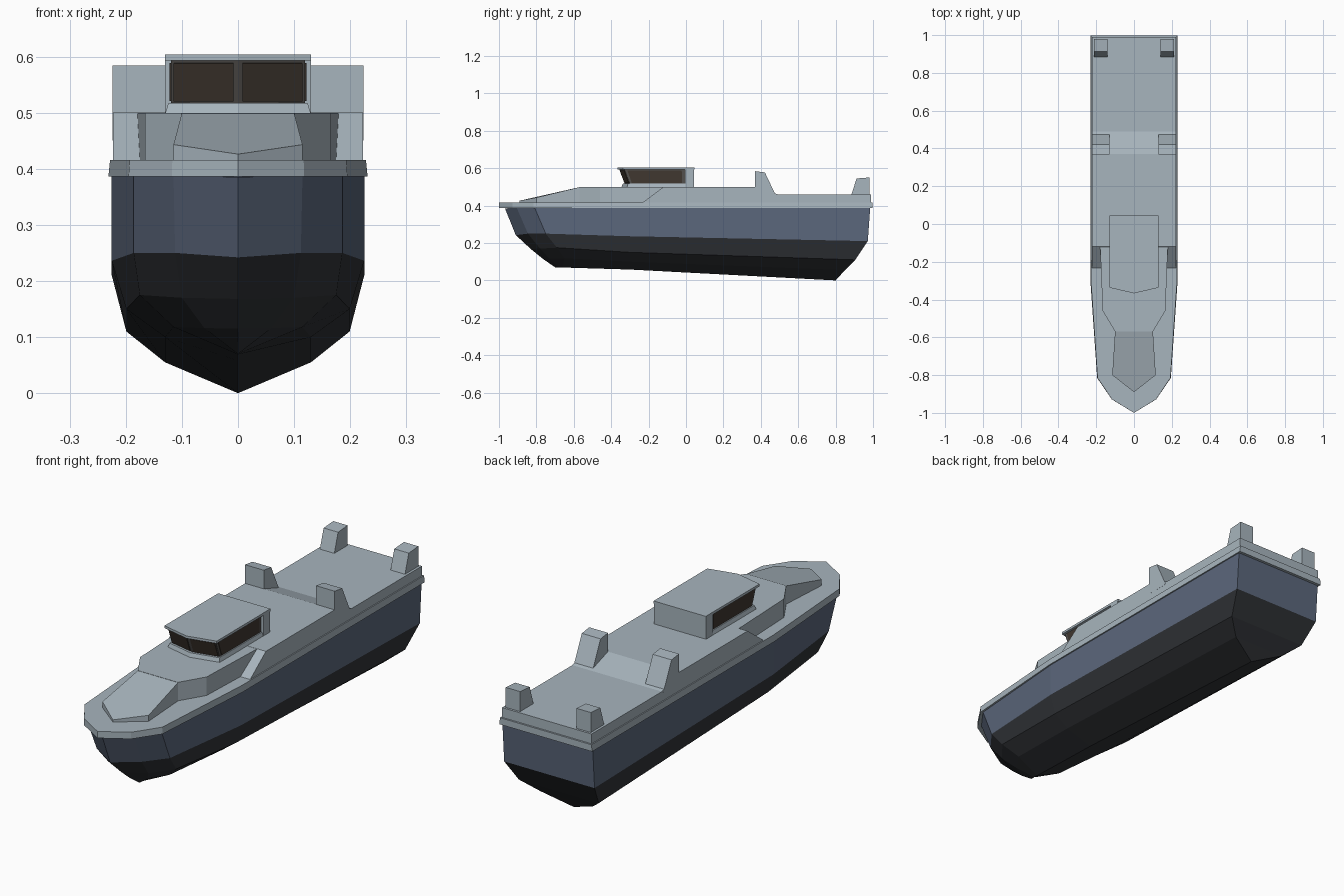
import bpy, bmesh
from mathutils import Vector

if "Cube" in bpy.data.objects:
    bpy.data.objects.remove(bpy.data.objects["Cube"])


def material(name, rgb):
    m = bpy.data.materials.new(name)
    m.diffuse_color = (*rgb, 1)
    m.use_nodes = True
    m.node_tree.nodes["Principled BSDF"].inputs["Base Color"].default_value = m.diffuse_color
    return m


GREY = material("deck grey", (0.39, 0.46, 0.51))
BLUE = material("hull slate blue", (0.105, 0.135, 0.2))
DARK = material("bottom black", (0.03, 0.033, 0.038))
FRAME = material("window frame", (0.085, 0.08, 0.075))
GLASS = material("tinted glass", (0.05, 0.038, 0.029))


def loft(name, rings, mats, bands=None):
    """Skin closed rings of equal length, cap both ends; bands = material per band."""
    bm = bmesh.new()
    vs = [[bm.verts.new(p) for p in r] for r in rings]
    n = len(vs[0])
    for k in range(len(vs) - 1):
        for i in range(n):
            j = (i + 1) % n
            f = bm.faces.new((vs[k][i], vs[k][j], vs[k + 1][j], vs[k + 1][i]))
            f.material_index = bands[k] if bands else 0
    bm.faces.new(vs[0])
    if max(abs(p[0]) for p in rings[-1]) > 0:
        bm.faces.new(vs[-1])
    bmesh.ops.remove_doubles(bm, verts=bm.verts[:], dist=1e-5)
    bmesh.ops.recalc_face_normals(bm, faces=bm.faces[:])
    me = bpy.data.meshes.new(name)
    bm.to_mesh(me)
    bm.free()
    for m in mats:
        me.materials.append(m)
    ob = bpy.data.objects.new(name, me)
    bpy.context.collection.objects.link(ob)
    return ob


def sym(half):
    """Mirror a half outline (stern to bow) across x = 0."""
    return half + [(-p[0], *p[1:]) for p in reversed(half) if p[0] > 0]


def slab(name, half, z0, z1, mat, half_top=None):
    low = [(x, y, z0) for x, y in sym(half)]
    top = [(x, y, z1) for x, y in sym(half_top or half)]
    return loft(name, [low, top], [mat])


def extrude_x(name, profile, x0, x1, mat):
    return loft(name, [[(x, y, z) for y, z in profile] for x in (x0, x1)], [mat])


# Hull: waterline rings from the gunwale down to the keel
hull = [
    [(0, .985, .39), (.225, .985, .39), (.225, -.3, .39), (.186, -.81, .39), (.115, -.905, .388), (0, -.968, .385)],
    [(0, .972, .21), (.225, .972, .21), (.225, -.3, .236), (.186, -.75, .25), (.112, -.845, .25), (0, -.91, .242)],
    [(0, .905, .11), (.199, .905, .11), (.199, -.3, .15), (.175, -.69, .175), (.1, -.78, .17), (0, -.83, .168)],
    [(0, .85, .055), (.13, .85, .055), (.13, -.3, .1), (.115, -.65, .118), (.06, -.73, .116), (0, -.765, .115)],
    [(0, .8, 0), (0, .8, 0), (0, -.3, .058), (0, -.66, .069), (0, -.68, .07), (0, -.70, .07)],
]


def hull_ring(h):
    # keep every ring the same length, including the collapsed keel
    return h + [(-x, y, z) for x, y, z in reversed(h[1:-1])]


loft("hull", [hull_ring(h) for h in hull], [BLUE, DARK], [0, 1, 1, 1])

# Rubbing rim and deck
slab("deck_rim", [(.231, .998), (.231, -.3), (.195, -.815), (.118, -.928), (0, -1)], .386, .416, GREY,
     [(.228, .998), (.228, -.3), (.193, -.815), (.117, -.928), (0, -1)])

# Raised main deck with sloping front ends and stepped-down stern
extrude_x("main_deck", [(-.24, .41), (-.12, .5), (.37, .5), (.49, .46), (.99, .46), (.99, .41)],
          -.223, .223, GREY)

# Forward deckhouse and wedge nose
slab("fore_deckhouse", [(.18, -.1), (.166, -.46), (.1, -.57)], .41, .4995, GREY)
nose_top = sym([(.1, -.565, .4995), (.115, -.8, .443), (0, -.89, .426)])
loft("nose_wedge", [[(x, y, .41) for x, y, z in nose_top], nose_top], [GREY])

# Wheelhouse: sill, glazed core, rear block, roof
slab("wheelhouse_sill", [(.13, .04), (.13, -.315), (0, -.345)], .498, .517, GREY,
     [(.124, .04), (.124, -.31), (0, -.338)])
core_low = [(.119, .0), (.119, -.298), (0, -.324)]
core_top = [(.119, .0), (.119, -.33), (0, -.357)]
slab("wheelhouse_core", core_low, .51, .597, FRAME, core_top)
extrude_x("wheelhouse_rear", [(-.006, .498), (-.006, .598), (.043, .598), (.043, .498)], -.13, .13, GREY)
slab("wheelhouse_roof", [(.13, .045), (.13, -.337), (0, -.367)], .593, .604, GREY)


# Window panes as thin plates on the core faces
def pane(name, a, b, c, d, u0, u1, v0, v1, out):
    a, b, c, d = map(Vector, (a, b, c, d))

    def at(u, v):
        return a.lerp(b, u).lerp(d.lerp(c, u), v)
    quad = [at(u0, v0), at(u1, v0), at(u1, v1), at(u0, v1)]
    n = (b - a).cross(d - a).normalized()
    n *= 1 if n.dot(Vector(out)) > 0 else -1
    loft(name, [[p - n * .001 for p in quad], [p + n * .003 for p in quad]], [GLASS])


for s, side in ((1, "left"), (-1, "right")):
    corner = [(s * .119, -.298, .51), (s * .119, -.33, .597)]
    pane("front_window_" + side, (0, -.324, .51), corner[0], corner[1], (0, -.357, .597),
         .065, .96, .12, .9, (0, -1, 0))
    pane("side_window_" + side, corner[0], (s * .119, 0, .51), (s * .119, 0, .597), corner[1],
         .04, .93, .12, .9, (s, 0, 0))
    # Midship and stern bollard blocks
    mid = sorted((s * .13, s * .2235))
    extrude_x("mid_block_" + side, [(.369, .45), (.369, .584), (.422, .577), (.482, .45)], *mid, GREY)
    aft = sorted((s * .14, s * .212))
    extrude_x("stern_block_" + side, [(.882, .45), (.912, .545), (.98, .55), (.98, .45)], *aft, GREY)
